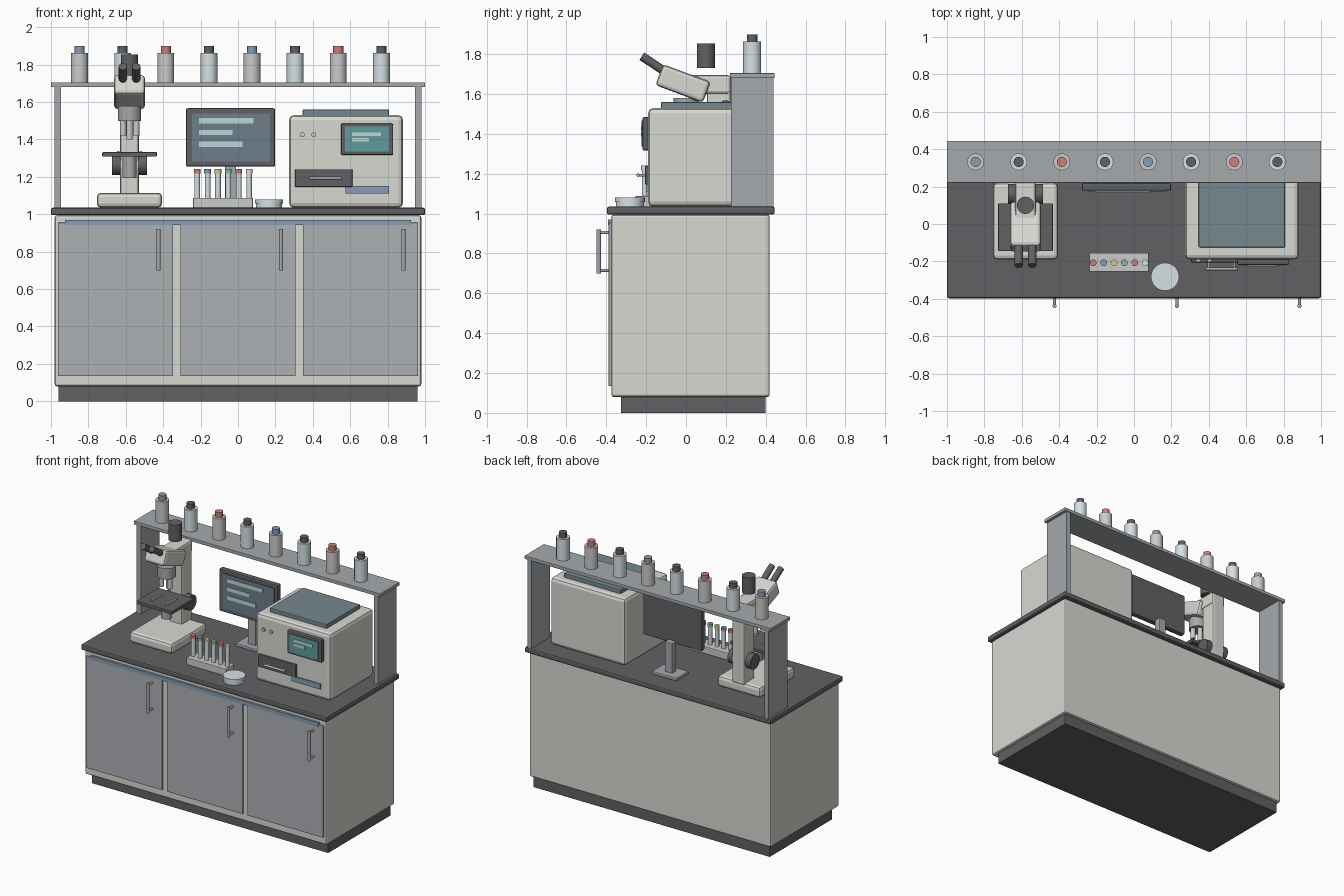
import bpy
from math import radians
from mathutils import Vector

if "Cube" in bpy.data.objects:
    bpy.data.objects.remove(bpy.data.objects["Cube"])


def mat(name, r, g, b):
    m = bpy.data.materials.new(name)
    m.diffuse_color = (r, g, b, 1)
    m.use_nodes = True
    m.node_tree.nodes["Principled BSDF"].inputs["Base Color"].default_value = m.diffuse_color
    return m


CREAM = mat("cream", .69, .69, .65)
DOOR = mat("door_grey", .42, .44, .46)
STEEL = mat("steel", .38, .40, .42)
DARK = mat("dark", .12, .12, .13)
GLASS = mat("pale_glass", .67, .76, .79)
BOTTLE = mat("bottle_grey", .55, .56, .57)
BLUE = mat("blue", .25, .34, .46)
RED = mat("red", .60, .22, .19)
YELLOW = mat("yellow", .70, .60, .25)
GREEN = mat("green", .25, .48, .36)
LED = mat("led_green", .40, .75, .50)
SCREEN = mat("screen", .15, .21, .26)
TEAL = mat("teal_screen", .12, .33, .33)
LIDC = mat("lid", .18, .25, .28)
TEXT = mat("screen_bars", .50, .70, .69)
GREY = mat("rack_grey", .58, .59, .60)


def box(name, x, y, z, m, bevel=0.0, rot=0.0):
    """Box from (min, max) ranges, optional bevel and tilt about x."""
    bpy.ops.mesh.primitive_cube_add(
        size=1, location=[sum(r) / 2 for r in (x, y, z)], rotation=(radians(rot), 0, 0))
    o = bpy.context.object
    o.name = name
    o.scale = [r[1] - r[0] for r in (x, y, z)]
    bpy.ops.object.transform_apply(location=False, rotation=False, scale=True)
    o.data.materials.append(m)
    if bevel:
        b = o.modifiers.new("bevel", "BEVEL")
        b.width, b.segments = bevel, 2
    return o


def rod(name, a, b, r, m, sides=32, r2=None):
    """Cylinder or cone between two points."""
    a, b = Vector(a), Vector(b)
    d = b - a
    bpy.ops.mesh.primitive_cone_add(
        vertices=sides, radius1=r, radius2=r if r2 is None else r2, depth=d.length,
        location=(a + b) / 2, rotation=d.to_track_quat('Z', 'Y').to_euler())
    o = bpy.context.object
    o.name = name
    o.data.materials.append(m)
    bpy.ops.object.shade_smooth_by_angle(angle=radians(35))
    return o


# Bench
box("plinth", (-.96, .96), (-.325, .40), (0, .09), DARK)
box("cabinet", (-.98, .98), (-.375, .42), (.08, .995), CREAM, .012)
box("countertop", (-1, 1), (-.397, .445), (.995, 1.035), DARK, .01)
for i in range(3):
    x = -.655 + i * .655
    box(f"door_{i}", (x - .308, x + .308), (-.388, -.37), (.135, .955), DOOR, .004)
    hx = x + .23
    rod(f"handle_bar_{i}", (hx, -.438, .70), (hx, -.438, .92), .011, STEEL, 16)
    for z in (.715, .905):
        rod(f"handle_post_{i}", (hx, -.438, z), (hx, -.385, z), .008, STEEL, 12)
box("trim_strip", (-.925, .925), (-.391, -.37), (.942, .97), BLUE)

# Overhead shelf and bottles
box("shelf", (-1, 1), (.22, .445), (1.68, 1.705), STEEL, .003)
for s in (-1, 1):
    box("shelf_support", (s * .963 - .017, s * .963 + .017), (.225, .44), (1.03, 1.682), STEEL)
for i in range(8):
    x = -.847 + i * .2305
    rod(f"bottle_{i}", (x, .332, 1.705), (x, .332, 1.863), .045, (BOTTLE, GLASS)[i % 2])
    rod(f"bottle_cap_{i}", (x, .332, 1.86), (x, .332, 1.9), .027, (BLUE, DARK, RED, DARK)[i % 4])

# Microscope
mx = -.58


def mbox(name, hw, y, z, m, bevel=0.0, rot=0.0):
    return box(name, (mx - hw, mx + hw), y, z, m, bevel, rot)


mbox("microscope_base", .174, (-.19, .22), (1.035, 1.115), CREAM, .022)
mbox("microscope_column", .05, (.105, .225), (1.10, 1.66), CREAM, .012)
mbox("microscope_arm", .056, (-.04, .225), (1.60, 1.695), CREAM, .015)
mbox("microscope_head", .082, (-.142, .112), (1.597, 1.709), CREAM, .018, -20.5)
mbox("stage", .146, (-.145, .11), (1.308, 1.332), DARK, .004)
for s in (-1, 1):
    box("stage_clip", (mx + s * .06 - .006, mx + s * .06 + .006), (-.09, .03), (1.33, 1.337), GREY)
    rod("focus_knob", (mx + s * .045, .16, 1.265), (mx + s * .093, .16, 1.265), .055, DARK)
    rod("eyepiece", (mx + s * .036, -.085, 1.70), (mx + s * .036, -.222, 1.79), .022, DARK, 24)
rod("nosepiece", (mx, 0, 1.5), (mx, 0, 1.58), .062, STEEL, r2=.062)
for dx, dy, z in ((-.034, -.01, 1.42), (.036, -.01, 1.42), (0, .025, 1.40)):
    rod("objective", (mx + dx, dy, z), (mx + dx, dy, 1.505), .017, GREY, 20)
rod("condenser", (mx, 0, 1.195), (mx, 0, 1.31), .037, STEEL)
rod("camera_port", (mx, .1, 1.73), (mx, .1, 1.853), .046, DARK)

# Monitor
box("monitor", (-.278, .198), (.178, .218), (1.255, 1.567), DARK, .008)
box("monitor_screen", (-.246, .171), (.173, .19), (1.283, 1.54), SCREEN)
for i, w in enumerate((.29, .178, .232)):
    z = 1.5 - i * .063
    box(f"monitor_bar_{i}", (-.208, -.208 + w), (.169, .18), (z - .014, z + .014), TEXT)
box("monitor_neck", (-.07, -.01), (.215, .262), (1.04, 1.275), STEEL, .004)
box("monitor_foot", (-.14, .06), (.17, .31), (1.035, 1.057), STEEL, .005)

# Bench analyser
box("analyser_body", (.273, .882), (-.19, .32), (1.035, 1.53), CREAM, .025)
box("analyser_lid", (.346, .807), (-.125, .265), (1.525, 1.56), LIDC, .005)
box("display_bezel", (.55, .83), (-.218, -.18), (1.317, 1.485), DARK, .008)
box("display_screen", (.573, .807), (-.223, -.2), (1.336, 1.468), TEAL)
box("display_bar_0", (.61, .765), (-.226, -.21), (1.418, 1.438), TEXT)
box("display_bar_1", (.61, .70), (-.226, -.21), (1.388, 1.408), TEXT)
for x in (.345, .405):
    rod("indicator", (x, -.18, 1.425), (x, -.202, 1.425), .013, LED, 20)
box("drawer", (.305, .612), (-.205, -.18), (1.147, 1.24), DARK, .004)
rod("drawer_handle", (.383, -.24, 1.193), (.553, -.24, 1.193), .009, STEEL, 16)
for x in (.40, .536):
    rod("drawer_handle_post", (x, -.24, 1.193), (x, -.195, 1.193), .007, STEEL, 12)
box("accent_strip", (.575, .807), (-.2, -.18), (1.112, 1.15), BLUE)

# Test tubes and dish
box("tube_rack", (-.24, .08), (-.255, -.155), (1.035, 1.088), GREY, .004)
for i, c in enumerate((RED, BLUE, YELLOW, GREEN, RED, GLASS)):
    x = -.218 + i * .0555
    rod(f"tube_{i}", (x, -.207, 1.06), (x, -.207, 1.222), .015, GLASS, 20)
    rod(f"tube_cap_{i}", (x, -.207, 1.218), (x, -.207, 1.242), .018, c, 20)
rod("dish_bottom", (.166, -.282, 1.035), (.166, -.282, 1.062), .07, GLASS, 40)
rod("dish_lid", (.166, -.282, 1.058), (.166, -.282, 1.08), .075, GLASS, 40)
